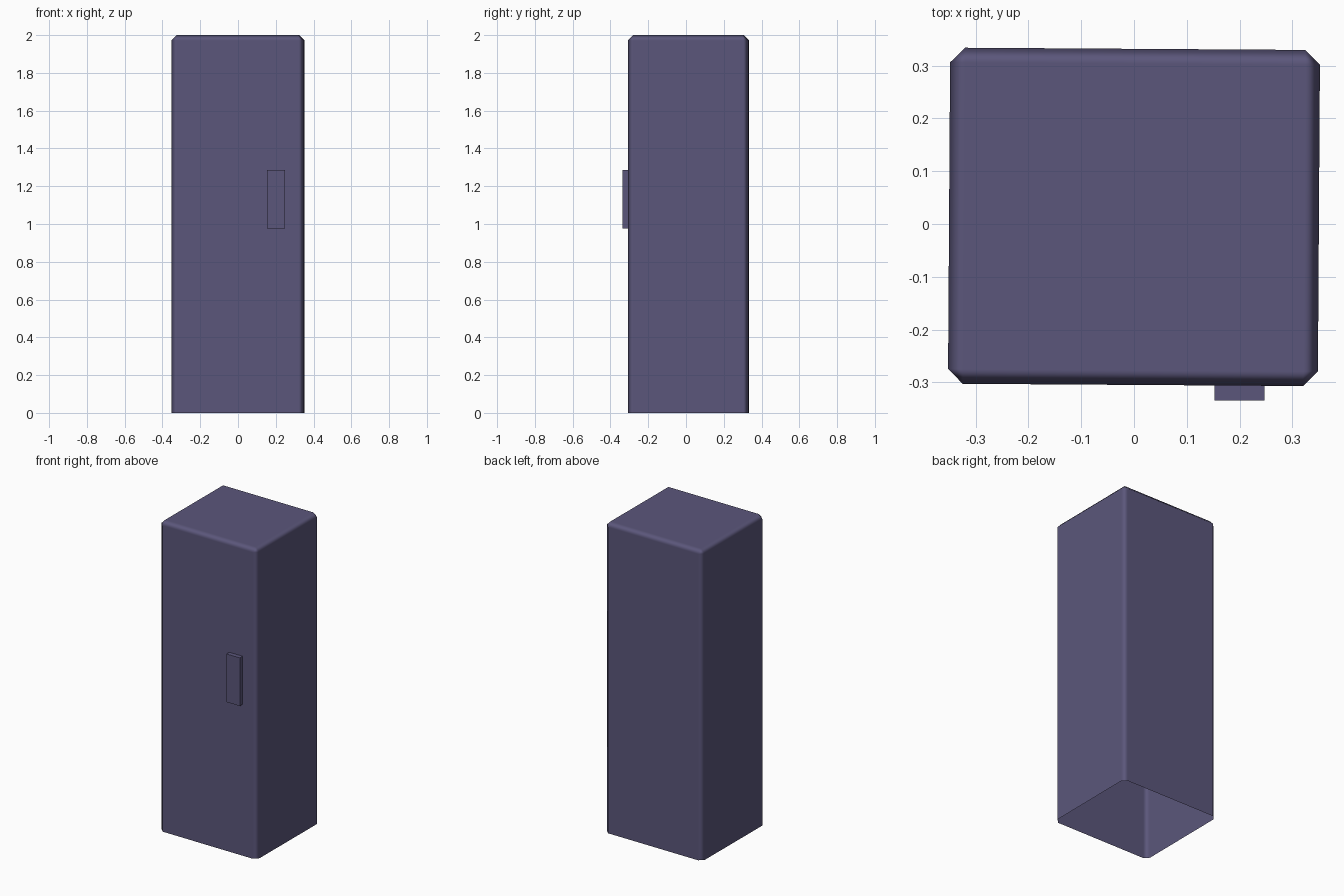
import bpy, bmesh
from mathutils import Matrix

if "Cube" in bpy.data.objects:
    bpy.data.objects.remove(bpy.data.objects["Cube"])

mat = bpy.data.materials.new("dusky_purple")
mat.diffuse_color = (0.105, 0.094, 0.198, 1)
mat.use_nodes = True
mat.node_tree.nodes["Principled BSDF"].inputs["Base Color"].default_value = mat.diffuse_color


def box(name, size, centre, open_bottom=False):
    bm = bmesh.new()
    bmesh.ops.create_cube(bm, size=1, matrix=Matrix.Diagonal((*size, 1)))
    if open_bottom:
        bottom = [f for f in bm.faces if f.normal.z < -0.9]
        bmesh.ops.delete(bm, geom=bottom, context='FACES_ONLY')
    me = bpy.data.meshes.new(name)
    bm.to_mesh(me)
    bm.free()
    me.materials.append(mat)
    ob = bpy.data.objects.new(name, me)
    ob.location = centre
    bpy.context.collection.objects.link(ob)
    return ob


# Cabinet shell: open underneath, chamfered, very slightly turned
body = box("cabinet_body", (0.701, 0.637, 2.0), (0, 0.0135, 1.0), True)
body.rotation_euler.z = -0.0065
for p in body.data.polygons:
    p.use_smooth = True
bev = body.modifiers.new("chamfer", 'BEVEL')
bev.width = 0.028
bev.segments = 1
bev.limit_method = 'ANGLE'
bev.harden_normals = True

# Door handle plate on the front
box("door_handle", (0.095, 0.04, 0.31), (0.2, -0.315, 1.13))
